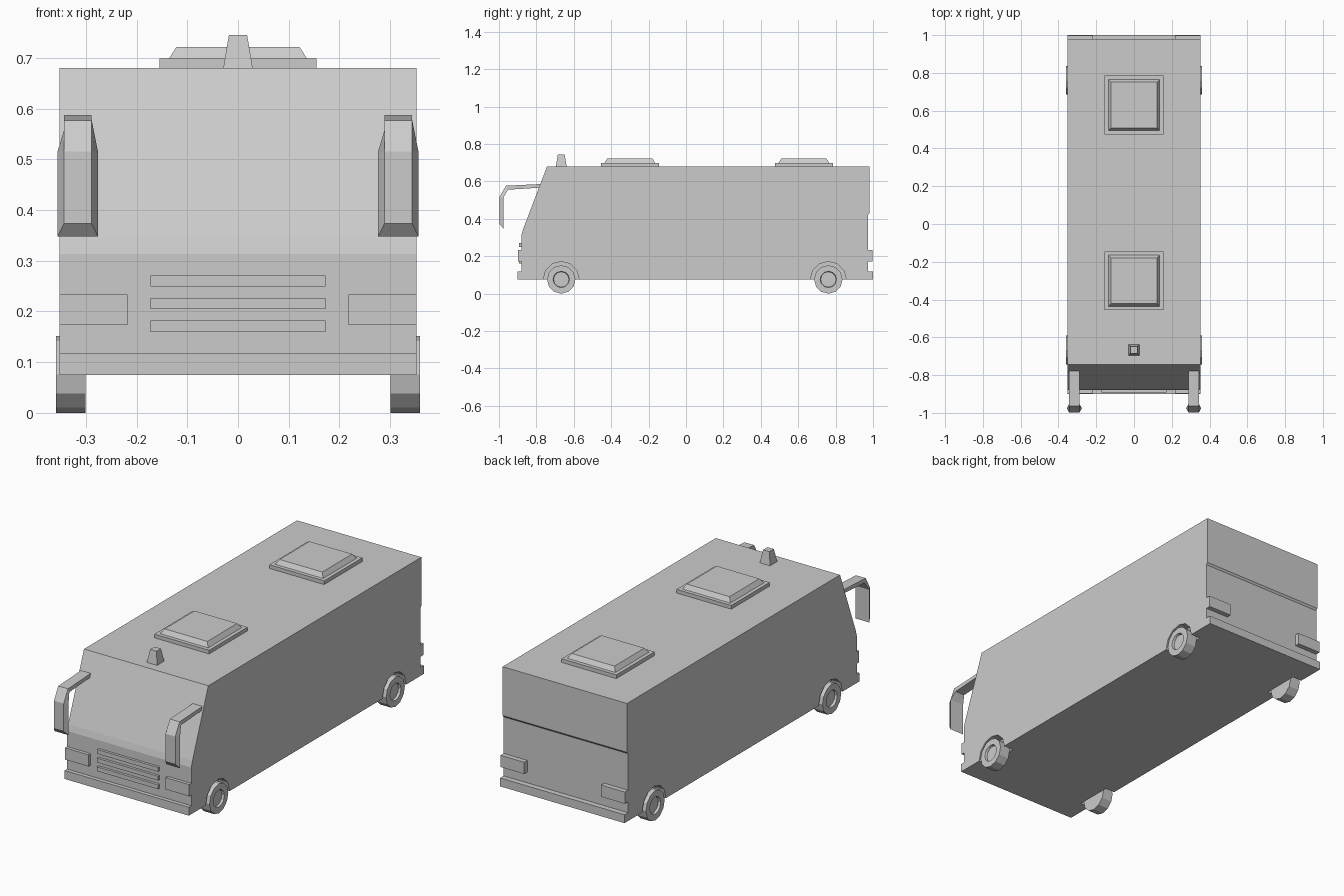
import bpy, bmesh, math
from mathutils import Matrix, Vector

if "Cube" in bpy.data.objects:
    bpy.data.objects.remove(bpy.data.objects["Cube"], do_unlink=True)

GREY = (0.6, 0.6, 0.6, 1.0)
paint = bpy.data.materials.new("plain_grey")
paint.use_nodes = True
paint.diffuse_color = GREY
paint.node_tree.nodes["Principled BSDF"].inputs["Base Color"].default_value = GREY

HALF = 0.352      # half width of the body
FLOOR = 0.075
ROOF = 0.68
FRONT, REAR = -0.88, 0.972
AXLES = {"front": -0.667, "rear": 0.761}
SIDES = {"left": 1, "right": -1}


def finish(name, bm):
    bmesh.ops.recalc_face_normals(bm, faces=bm.faces)
    mesh = bpy.data.meshes.new(name)
    bm.to_mesh(mesh)
    bm.free()
    mesh.materials.append(paint)
    obj = bpy.data.objects.new(name, mesh)
    bpy.context.collection.objects.link(obj)
    return obj


def loft(name, rings):
    """Skin a list of equally long rings and cap both ends."""
    bm = bmesh.new()
    loops = [[bm.verts.new(p) for p in ring] for ring in rings]
    for a, b in zip(loops, loops[1:]):
        for i in range(len(a)):
            j = (i + 1) % len(a)
            bm.faces.new((a[i], a[j], b[j], b[i]))
    bm.faces.new(loops[0])
    bm.faces.new(loops[-1])
    return finish(name, bm)


def rect(cx, cy, half, z):
    return [(cx + sx * half, cy + sy * half, z)
            for sx, sy in ((-1, -1), (1, -1), (1, 1), (-1, 1))]


def box(name, x, y, z):
    return loft(name, [[(x[0], y[0], h), (x[1], y[0], h),
                        (x[1], y[1], h), (x[0], y[1], h)] for h in z])


def disc(bm, radius, x0, x1, y, z):
    """Twelve-sided cylinder lying along x, with a corner at the bottom."""
    turn = Matrix.Rotation(math.pi / 2, 4, 'Y')
    place = Matrix.Translation(((x0 + x1) / 2, y, z))
    bmesh.ops.create_cone(bm, cap_ends=True, segments=12, radius1=radius,
                          radius2=radius, depth=abs(x1 - x0), matrix=place @ turn)


# Body shell: side profile swept across the width
profile = [(FRONT, FLOOR), (FRONT, 0.313), (-0.871, 0.345), (-0.743, ROOF),
           (0.98, ROOF), (0.98, 0.43), (REAR, 0.42), (REAR, FLOOR)]
body = loft("body", [[(x, y, z) for y, z in profile] for x in (-HALF, HALF)])

# Wheel wells cut into the lower sides
for side in SIDES.values():
    for y in AXLES.values():
        bm = bmesh.new()
        disc(bm, 0.096, side * 0.298, side * 0.4, y, 0.076)
        cutter = finish("wheel_well_cutter", bm)
        cutter.hide_render = True
        cut = body.modifiers.new("well", 'BOOLEAN')
        cut.operation = 'DIFFERENCE'
        cut.solver = 'EXACT'
        cut.object = cutter
        bpy.context.view_layer.objects.active = body
        bpy.ops.object.modifier_apply(modifier=cut.name)
        bpy.data.objects.remove(cutter, do_unlink=True)

# Wheels with recessed hubs
for side_name, side in SIDES.items():
    for axle, y in AXLES.items():
        bm = bmesh.new()
        disc(bm, 0.076, side * 0.301, side * 0.359, y, 0.076)
        bm.normal_update()
        outer = [f for f in bm.faces if f.normal.x * side > 0.9]
        bmesh.ops.inset_region(bm, faces=outer, thickness=0.032)
        bmesh.ops.inset_region(bm, faces=outer, thickness=0.003, depth=-0.012)
        finish(f"{axle}_{side_name}_wheel", bm)

# Bumpers
box("front_bumper", (-HALF, HALF), (-0.9, FRONT), (FLOOR, 0.118))
box("rear_bumper", (-HALF, HALF), (REAR, 1.0), (FLOOR, 0.118))

# Lights at the four corners
for side_name, side in SIDES.items():
    span = sorted((side * 0.218, side * HALF))
    box(f"{side_name}_headlight", span, (-0.897, FRONT), (0.173, 0.233))
    box(f"{side_name}_tail_light", span, (REAR, 0.997), (0.173, 0.233))

# Grille bars
for i in range(3):
    z = 0.16 + 0.0445 * i
    box(f"grille_bar_{i + 1}", (-0.173, 0.173), (-0.893, FRONT), (z, z + 0.022))

# Roof hatches: flat frame with a tapered lid
for name, y in (("front", -0.3), ("rear", 0.63)):
    loft(f"{name}_hatch_frame", [rect(0, y, 0.155, z) for z in (ROOF, 0.699)])
    loft(f"{name}_hatch_lid", [rect(0, y, 0.136, 0.699), rect(0, y, 0.121, 0.722)])

# Roof beacon
loft("roof_beacon", [rect(0, -0.667, 0.029, ROOF), rect(0, -0.667, 0.018, 0.745)])

# Mirrors on bent arms: (outer y, z), (inner y, z), inner half width
stations = [((-0.76, 0.587), (-0.76, 0.568), 0.0275),
            ((-0.963, 0.577), (-0.952, 0.556), 0.0275),
            ((-0.998, 0.515), (-0.976, 0.515), 0.04),
            ((-0.998, 0.373), (-0.976, 0.348), 0.04)]
for side_name, side in SIDES.items():
    cx = side * 0.316
    loft(f"{side_name}_mirror",
         [[(cx - 0.0275, *out), (cx + 0.0275, *out), (cx + w, *inn), (cx - w, *inn)]
          for out, inn, w in stations])
